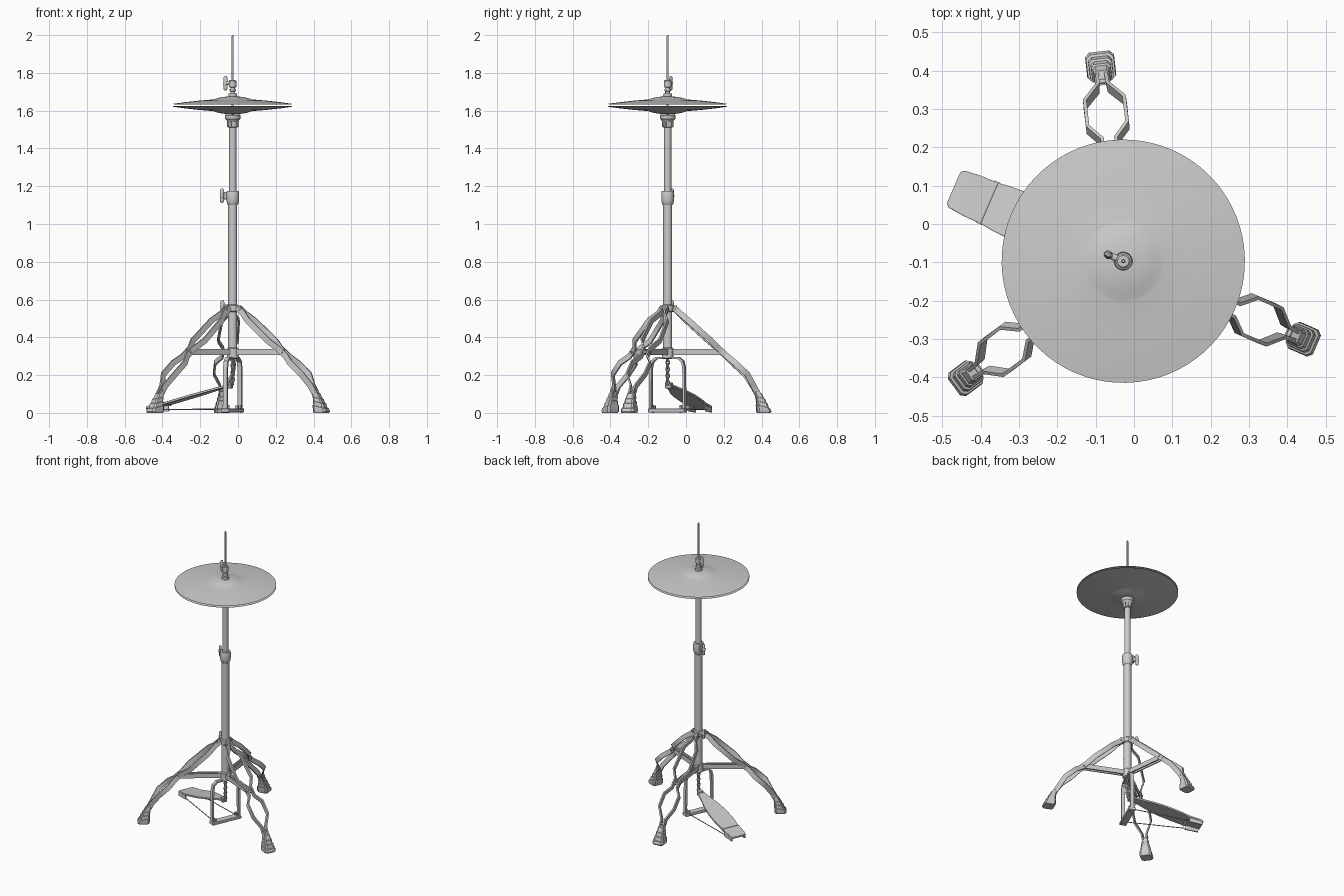
import bpy, bmesh, math
from mathutils import Vector, Matrix

if "Cube" in bpy.data.objects:
    bpy.data.objects.remove(bpy.data.objects["Cube"])

AXIS = Vector((-0.028, -0.097, 0))          # centre of the pole
LEGS = [math.radians(a) for a in (96.6, -23.4, 216.6)]
PEDAL = math.radians(156.6)


def place(name, verts, faces, ang=PEDAL, bevel=0):
    """Local x = outward, y = sideways, z = up; turned about the pole."""
    me = bpy.data.meshes.new(name)
    me.from_pydata([tuple(v) for v in verts], [], faces)
    bm = bmesh.new()
    bm.from_mesh(me)
    bmesh.ops.recalc_face_normals(bm, faces=bm.faces)
    bm.to_mesh(me)
    bm.free()
    ob = bpy.data.objects.new(name, me)
    bpy.context.collection.objects.link(ob)
    ob.matrix_world = Matrix.Translation(AXIS) @ Matrix.Rotation(ang, 4, 'Z')
    if bevel:
        m = ob.modifiers.new("bevel", 'BEVEL')
        m.width, m.segments = bevel, 2
    bpy.ops.object.select_all(action='DESELECT')
    ob.select_set(True)
    bpy.context.view_layer.objects.active = ob
    bpy.ops.object.shade_smooth_by_angle(angle=math.radians(35))
    return ob


def skin(name, rings, ang=PEDAL, bevel=0, loop=False):
    """Bridge equal rings of points and cap (or join) the ends."""
    n, k = len(rings[0]), len(rings)
    faces = [[i * n + j, i * n + (j + 1) % n, (i + 1) % k * n + (j + 1) % n, (i + 1) % k * n + j]
             for i in range(k if loop else k - 1) for j in range(n)]
    if not loop:
        faces += [list(range(n)), list(range((k - 1) * n, k * n))]
    return place(name, [v for r in rings for v in r], faces, ang, bevel)


def circle(c, u, v, r, n):
    return [c + (u * math.cos(2 * math.pi * i / n) + v * math.sin(2 * math.pi * i / n)) * r for i in range(n)]


X, Y, Z = Vector((1, 0, 0)), Vector((0, 1, 0)), Vector((0, 0, 1))


def lathe(name, prof, n=32):
    return skin(name, [circle(Z * z, X, Y, r, n) for r, z in prof])


def rod(name, a, b, r, ang=PEDAL, n=12):
    a, b = Vector(a), Vector(b)
    d = (b - a).normalized()
    u = d.orthogonal().normalized()
    return skin(name, [circle(p, u, d.cross(u), r, n) for p in (a, b)], ang)


def bar(name, path, w, h, up, ang=PEDAL, bevel=0):
    """Flat bar along a path; h is measured along up, w across it."""
    pts = [Vector(p) for p in path]
    rings = []
    for i, p in enumerate(pts):
        t0 = (p - pts[max(i - 1, 0)]).normalized()
        t1 = (pts[min(i + 1, len(pts) - 1)] - p).normalized()
        t = (t0 + t1).normalized()
        s = t.cross(up).normalized()
        q = s.cross(t).normalized()
        k = 1 / max(0.6, t.dot(t1 if t1.length else t0))
        rings.append([p + s * (a * w * k / 2) + q * (b * h / 2) for a, b in ((-1, -1), (1, -1), (1, 1), (-1, 1))])
    return skin(name, rings, ang, bevel)


def box(name, c, size, ang=PEDAL, bevel=0.003):
    c, s = Vector(c), Vector(size) / 2
    rings = [[c + Vector((a * s.x, b * s.y, k * s.z)) for a, b in ((-1, -1), (1, -1), (1, 1), (-1, 1))] for k in (-1, 1)]
    return skin(name, rings, ang, bevel)


def wing_screw(name, r0, r1, z, half):
    """Threaded stem with a two-lobed wing handle."""
    rod(name + "_stem", (r0, 0, z), (r1, 0, z), 0.009)
    rings = []
    for k, d, w in ((-1, .004, .004), (-.85, .01, .007), (-.5, .012, .008), (-.2, .01, .009), (0, .013, .011),
                    (.2, .01, .009), (.5, .012, .008), (.85, .01, .007), (1, .004, .004)):
        rings.append([Vector((r1 + d * math.cos(a * math.pi / 6), w * math.sin(a * math.pi / 6), z + k * half))
                      for a in range(12)])
    skin(name + "_wing", rings)


# Pole: lower tube, clamp, upper tube, pull rod
lathe("lower_tube", [(.024, .295), (.024, 1.11)])
lathe("height_clamp", [(.025, 1.10), (.029, 1.105), (.034, 1.125), (.034, 1.165), (.031, 1.175), (.019, 1.176)])
lathe("upper_tube", [(.0195, 1.15), (.0195, 1.53)])
lathe("pull_rod", [(.0055, 1.5), (.0055, 1.995), (.003, 2.0)], 12)
lathe("leg_collar", [(.025, .535), (.031, .54), (.031, .568), (.025, .573)])
lathe("brace_collar", [(.02, .285), (.031, .29), (.031, .34), (.025, .345)])
wing_screw("clamp_screw", .03, .062, 1.15, .038)
box("clamp_lug", (.034, 0, 1.15), (.025, .03, .04))
wing_screw("collar_screw", .025, .06, .565, .032)

# Cymbal seat
lathe("seat_cup", [(.02, 1.51), (.026, 1.513), (.028, 1.54), (.03, 1.545), (.04, 1.556), (.042, 1.575), (.038, 1.579), (.01, 1.58)])
for i in range(8):
    a = i * math.pi / 4
    box("seat_rib", (.028, 0, 1.528), (.006, .008, .028), PEDAL + a, .001)

# Cymbal pair, the lower one mirrored
shape = [(.317, 1.636), (.26, 1.644), (.18, 1.653), (.108, 1.659), (.098, 1.661), (.08, 1.667), (.055, 1.672), (.03, 1.675), (.006, 1.676)]
shape = shape + [(r, z - .003) for r, z in reversed(shape)]
lathe("top_cymbal", shape, 72)
lathe("bottom_cymbal", [(r, 2 * 1.6285 - z) for r, z in shape], 72)

# Clutch above the cymbals
lathe("clutch_felt", [(.022, 1.672), (.024, 1.676), (.022, 1.69), (.013, 1.692), (.013, 1.702), (.017, 1.704), (.017, 1.714),
                      (.011, 1.716), (.011, 1.722), (.019, 1.725), (.019, 1.758), (.015, 1.762), (.005, 1.762)], 20)
wing_screw("clutch_screw", .015, .042, 1.745, .038)


# Tripod legs: two bent strips per leg, brace and rubber foot
def slope(r):
    return .558 - .908 * (r - .03)


half_path = [(r, t, slope(r)) for r, t in ((.03, .013), (.065, .013), (.105, .045), (.225, .052), (.27, .018), (.315, .018), (.352, .052))]
half_path += [(.418, .052, .205), (.456, .014, .142), (.488, .011, .085)]
LEG_UP = Vector((.67, 0, .74))
for ang in LEGS:
    for s in (-1, 1):
        bar("leg_strip", [(r, s * t, z) for r, t, z in half_path], .009, .031, LEG_UP, ang)
        bar("leg_brace", [(.025, s * .011, .322), (.295, s * .011, .322)], .007, .031, Z, ang)
    box("collar_lug", (.035, 0, .553), (.03, .02, .03), ang)
    box("brace_lug", (.035, 0, .322), (.025, .018, .03), ang)
    rod("top_pin", (.045, -.022, .55), (.045, .022, .55), .007, ang)
    rod("neck_pin", (.29, -.028, .322), (.29, .028, .322), .007, ang)
    rod("foot_pin", (.472, -.02, .12), (.472, .02, .12), .006, ang)
    rings = []
    for r, z, a in ((.512, 0, .034), (.512, .008, .038), (.508, .032, .036), (.506, .034, .031), (.501, .056, .03),
                    (.499, .058, .026), (.493, .079, .025), (.491, .081, .022), (.481, .108, .019)):
        c = a * .7
        tilt = .25 if z > .01 else 0
        rings.append([Vector((r + x, y, z - x * tilt)) for x, y in
                      ((-a, -c), (-c, -a), (c, -a), (a, -c), (a, c), (c, a), (-c, a), (-a, c))])
    skin("rubber_foot", rings, ang)

# Pedal frame: hoop and base plate
hoop = [(-.097, .015), (-.095, .24), (-.087, .272), (-.065, .29)]
hoop = hoop + [(-t, z) for t, z in reversed(hoop)]
bar("pedal_frame", [(0, t, z) for t, z in hoop], .012, .024, X)
box("frame_base", (0, 0, .013), (.044, .208, .02))
for s in (-1, 1):
    box("base_lug", (.012, s * .085, .03), (.018, .022, .02))
    rod("base_spike", (-.012, s * .08, 0), (-.012, s * .08, .042), .005)
    # Floor wires joining base and heel
    rod("floor_wire", (.0, s * .085, .02), (.455, s * .045, .018), .0028, n=8)


# Footboard and heel plate
def board(name, stations, thick):
    return skin(name, [[Vector((r, -h, z - thick)), Vector((r, h, z - thick)), Vector((r, h, z)), Vector((r, -h, z))]
                       for r, h, z in stations], PEDAL, .002)


board("footboard", [(r, h, .152 - .272 * (r - .02)) for r, h in
                    ((.015, .02), (.05, .026), (.09, .036), (.15, .052), (.22, .063), (.3, .065), (.35, .062), (.38, .058))], .012)
board("heel_plate", [(.385, .058, .052), (.43, .057, .044), (.472, .053, .036), (.482, .045, .033)], .012)
for s in (-1, 1):
    bar("heel_side", [(.39, s * .05, .024), (.475, s * .047, .017)], .008, .03, Z)
rod("heel_hinge", (.384, -.06, .045), (.384, .06, .045), .008)
box("toe_clevis", (.018, 0, .145), (.028, .034, .03))

# Pull chain of alternating links
for i in range(8):
    c, u = Z * (.16 + i * .0178), (X if i % 2 else Y)
    rings = []
    for k in range(14):
        a = 2 * math.pi * k / 14
        d = u * math.cos(a) * .0095 + Z * math.sin(a) * .0125
        rings.append(circle(c + d, d.normalized(), u.cross(Z), .0042, 6))
    skin("chain_link", rings, loop=True)
